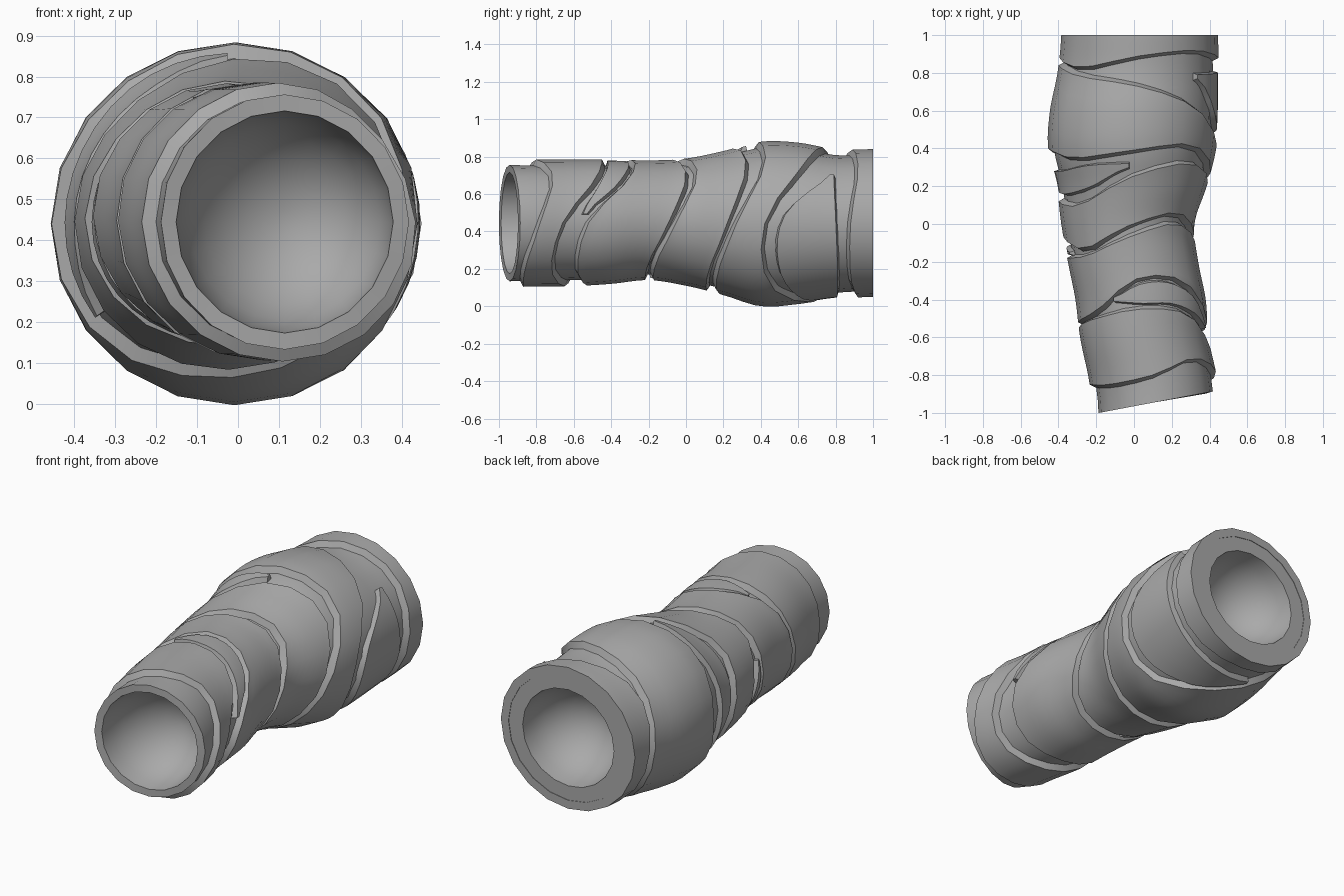
import bpy, bmesh, math

cube = bpy.data.objects.get("Cube")
if cube:
    bpy.data.objects.remove(cube, do_unlink=True)

SIDES = 20
STEP = 0.032          # thickness of one cloth layer

cloth = bpy.data.materials.new("grey cloth")
cloth.use_nodes = True
cloth.diffuse_color = (0.4, 0.4, 0.4, 1)
cloth.node_tree.nodes["Principled BSDF"].inputs["Base Color"].default_value = (0.4, 0.4, 0.4, 1)

# Envelope stations along the sleeve: y, min x, max x, min z, max z
STATIONS = [
    (-1.0, -.22, .45, .10, .79), (-.85, -.235, .445, .105, .785),
    (-.6, -.285, .395, .108, .785), (-.4, -.31, .38, .12, .785),
    (-.2, -.35, .34, .14, .78), (0, -.385, .32, .11, .79),
    (.2, -.41, .385, .06, .83), (.4, -.455, .435, 0, .88),
    (.6, -.445, .45, .012, .875), (.8, -.405, .45, .04, .84),
    (1.0, -.385, .445, .05, .84),
]


def spline(values, u, wrap=False):
    """Smooth interpolation through evenly spaced values."""
    n = len(values)
    i = math.floor(u)
    if not wrap:
        i = max(0, min(n - 2, i))
    f = u - i

    def at(k):
        return values[k % n] if wrap else values[max(0, min(n - 1, k))]

    a, b, c, d = (at(i + k) for k in (-1, 0, 1, 2))
    return b + f / 2 * (c - a + f * (2 * a - 5 * b + 4 * c - d + f * (3 * (b - c) + d - a)))


def section(y):
    """Centre and radii of the envelope at y."""
    for p, q in zip(STATIONS, STATIONS[1:]):
        if y <= q[0] or q is STATIONS[-1]:
            f = max(0, min(1, (y - p[0]) / (q[0] - p[0])))
            f = STATIONS.index(p) + f
            break
    x0, x1, z0, z1 = (spline([s[k] for s in STATIONS], f) for k in range(1, 5))
    return (x0 + x1) / 2, (z0 + z1) / 2, (x1 - x0) / 2, (z1 - z0) / 2


def surface(y, angle, drop=0.0, scale=1.0):
    cx, cz, rx, rz = section(y)
    return (cx + (rx - drop) * scale * math.cos(angle), y,
            cz + (rz - drop) * scale * math.sin(angle))


def loft(name, rows, close_rows, close_cols):
    """Skin a grid of points; open ends are capped."""
    bm = bmesh.new()
    grid = [[bm.verts.new(p) for p in row] for row in rows]
    nr, nc = len(grid), len(grid[0])
    for i in range(nr if close_rows else nr - 1):
        for j in range(nc if close_cols else nc - 1):
            a, b = grid[i], grid[(i + 1) % nr]
            k = (j + 1) % nc
            bm.faces.new((a[j], a[k], b[k], b[j]))
    if not close_rows:
        bm.faces.new(grid[0])
        bm.faces.new(grid[-1])
    bmesh.ops.recalc_face_normals(bm, faces=bm.faces)
    mesh = bpy.data.meshes.new(name)
    bm.to_mesh(mesh)
    bm.free()
    mesh.materials.append(cloth)
    obj = bpy.data.objects.new(name, mesh)
    bpy.context.collection.objects.link(obj)
    bpy.ops.object.select_all(action='DESELECT')
    obj.select_set(True)
    bpy.context.view_layer.objects.active = obj
    bpy.ops.object.shade_smooth_by_angle(angle=math.radians(30))
    return obj


def strip_profile(front, back, angle, slope_front, slope_back, lift, cuts=8):
    """Closed cross-section of a cloth layer: sloped edges and a hidden underside."""
    pts = [surface(front - slope_front, angle, STEP + 0.015)]
    for k in range(cuts + 1):
        pts.append(surface(front + (back - front) * k / cuts, angle, lift))
    pts.append(surface(back + slope_back, angle, STEP + 0.015))
    return pts


ANGLES = [math.tau * j / SIDES for j in range(SIDES)]


def band(name, front, back, slope_back=0.025):
    """Full wrap; edges are y values every eighth turn, starting at +x."""
    rows = []
    for a in ANGLES:
        u = a / math.tau * 8
        rows.append(strip_profile(spline(front, u, True), spline(back, u, True),
                                  a, 0.025, slope_back, 0.0))
    loft(name, rows, True, True)


def patch(name, start, end, front, back):
    """Pointed fold spanning part of a turn, angles in degrees."""
    count = max(4, round(abs(end - start) / 9))
    rows = []
    for k in range(count + 1):
        a = math.radians(start + (end - start) * k / count)
        u = k / count * (len(front) - 1)
        rows.append(strip_profile(spline(front, u), spline(back, u), a, 0.012, 0.012, 0.006, 4))
    loft(name, rows, False, True)


# Inner sleeve with a slanted front opening and a hollow at each end
def front_lip(angle):
    return -1 + 0.17 * (surface(-0.95, angle)[0] + 0.22)


def hollow(end, rim_scale, depth):
    rings = []
    for k in range(7):
        t = math.radians(14 * k)
        s, d = rim_scale * math.cos(t), depth * math.sin(t)
        ring = []
        for a in ANGLES:
            if end == "front":
                x, y, z = surface(-0.95, a, STEP, s)
                ring.append((x, -1 + 0.17 * (x + 0.22) + d, z))
            else:
                x, y, z = surface(1, a, 0, s)
                ring.append((x, 0.997 - d, z))
        rings.append(ring)
    return rings


rings = hollow("front", 0.87, 0.3)[::-1]
RINGS = 28
for k in range(RINGS + 1):
    t = k / RINGS
    rings.append([surface(front_lip(a) * (1 - t) + 0.997 * t, a, STEP) for a in ANGLES])
rings += hollow("back", 0.68, 0.3)
loft("inner_sleeve", rings, False, True)

# Overlapping wraps from front to back
band("front_wrap",
     (-.78, -.71, -.80, -.85, -.85, -.87, -.87, -.86),
     (-.66, -.48, -.45, -.50, -.55, -.60, -.65, -.72))
band("lower_wrap",
     (-.52, -.30, -.29, -.46, -.52, -.53, -.53, -.58),
     (-.09, .0, -.07, -.17, -.18, -.20, -.22, -.20))
band("middle_wrap",
     (-.05, .06, -.01, -.13, -.07, -.10, -.17, -.16),
     (.22, .32, .25, .10, .12, .14, .11, .12))
band("upper_wrap",
     (.27, .42, .39, .35, .40, .32, .18, .17),
     (.42, .62, .73, .78, .84, .82, .68, .44))
band("back_wrap",
     (.88, .92, .89, .83, .88, .90, .92, .88), [1.0] * 8, 0.0)

# Pointed folds showing between the wraps
patch("back_fold", 42, -110, (.77, .52, .50, .62, .78), (.79, .80, .81, .81, .80))
patch("upper_fold", 92, 215, (.30, .20, .16, .18, .26), (.32, .31, .28, .28, .28))
patch("lower_fold", 8, 115, (-.55, -.47, -.42, -.42, -.41), (-.53, -.38, -.31, -.32, -.39))
patch("middle_fold", 165, 260, (-.16, -.16, -.16, -.17, -.19), (-.15, -.12, -.11, -.14, -.18))
